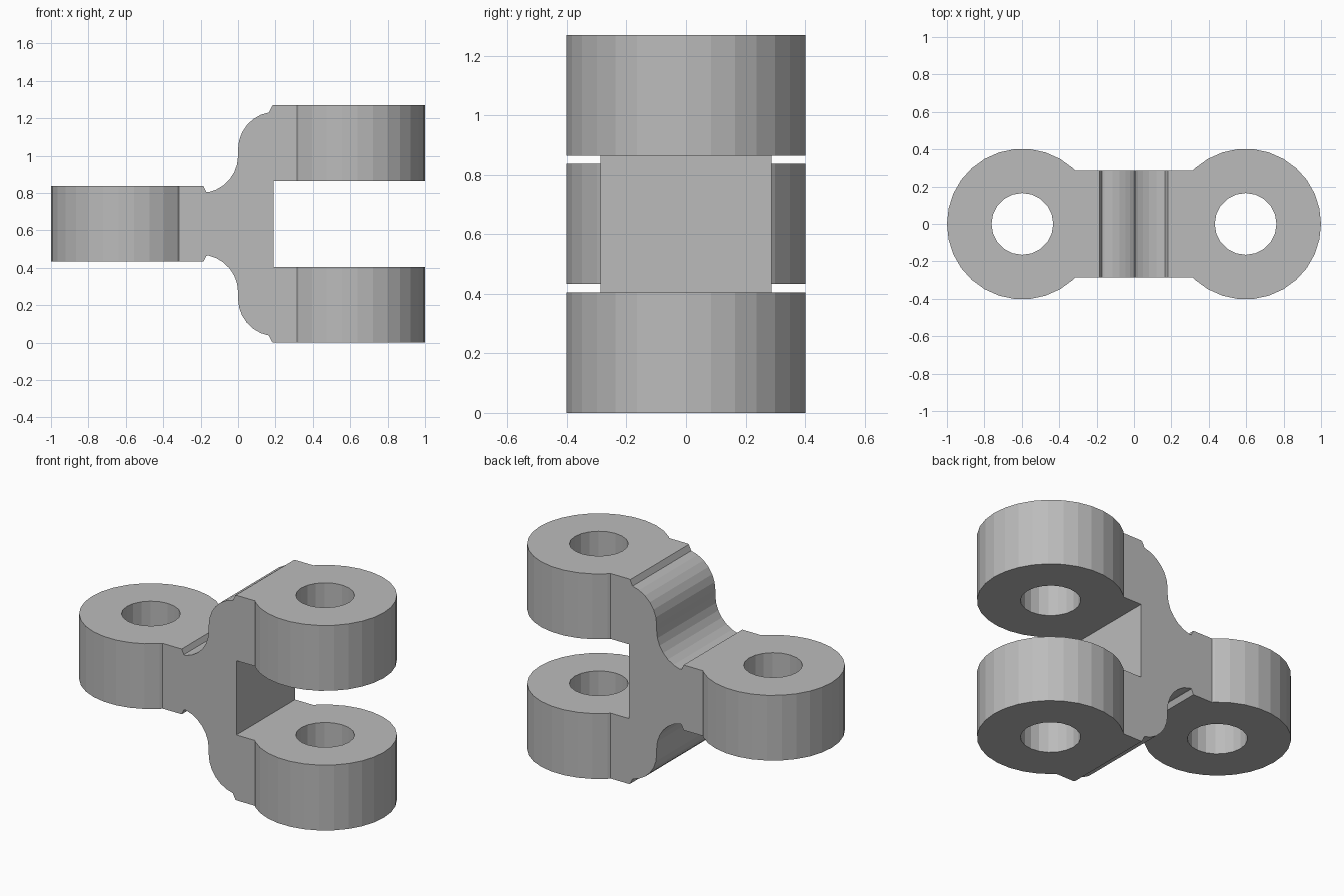
import bpy
import bmesh
from math import cos, sin, radians, tau

cube = bpy.data.objects.get("Cube")
if cube:
    bpy.data.objects.remove(cube)

# Plain grey metal
metal = bpy.data.materials.new("grey metal")
metal.use_nodes = True
colour = (0.5, 0.5, 0.5, 1)
metal.diffuse_color = colour
bsdf = next(n for n in metal.node_tree.nodes if n.type == 'BSDF_PRINCIPLED')
bsdf.inputs["Base Color"].default_value = colour

WIDTH = 0.287       # half depth of the hub and lug necks
MIDDLE = 0.635      # height of the symmetry plane
EYE_X = 0.597       # distance of the pin holes from the centre
RADIUS, HOLE = 0.403, 0.165


def prism(name, loops, direction):
    """Fill closed outlines (later ones are holes) and extrude them."""
    bm = bmesh.new()
    edges = []
    for loop in loops:
        verts = [bm.verts.new(p) for p in loop]
        edges += [bm.edges.new((a, b)) for a, b in zip(verts, verts[1:] + verts[:1])]
    bmesh.ops.triangle_fill(bm, edges=edges, use_beauty=True)
    extruded = bmesh.ops.extrude_face_region(bm, geom=bm.faces[:], use_keep_orig=True)
    moved = [g for g in extruded["geom"] if isinstance(g, bmesh.types.BMVert)]
    bmesh.ops.translate(bm, verts=moved, vec=direction)
    bmesh.ops.recalc_face_normals(bm, faces=bm.faces[:])
    bmesh.ops.dissolve_limit(bm, angle_limit=radians(1), verts=bm.verts[:], edges=bm.edges[:])
    mesh = bpy.data.meshes.new(name)
    bm.to_mesh(mesh)
    bm.free()
    mesh.materials.append(metal)
    obj = bpy.data.objects.new(name, mesh)
    bpy.context.collection.objects.link(obj)
    return obj


def lug(name, side, neck, bottom, height):
    """Round eye with a pin hole and a straight neck towards the hub."""
    outer = [(EYE_X + RADIUS * cos(k * tau / 30), RADIUS * sin(k * tau / 30))
             for k in range(-11, 12)]
    outer += [(0.316, WIDTH), (neck, WIDTH), (neck, -WIDTH), (0.316, -WIDTH)]
    hole = [(EYE_X + HOLE * cos(k * tau / 20), HOLE * sin(k * tau / 20))
            for k in range(20)]
    loops = [[(side * x, y, bottom) for x, y in loop] for loop in (outer, hole)]
    return prism(name, loops, (0, 0, height))


def arc(x, z, radius, start, end, steps):
    angles = [radians(start + (end - start) * i / steps) for i in range(steps + 1)]
    return [(x + radius * cos(a), z + radius * sin(a)) for a in angles]


# Hub: S-curved shoulders, mirrored about the middle height
upper = [(-0.185, 0.837), (-0.17, 0.806)]
upper += arc(-0.2, 1.0, 0.2, -78, 0, 6)
upper += arc(0.2, 1.035, 0.2, 180, 100, 6)
upper += [(0.182, 1.267), (0.19, 1.27)]
lower = [(x, 2 * MIDDLE - z) for x, z in reversed(upper)]
prism("hub", [[(x, -WIDTH, z) for x, z in upper + lower]], (0, 2 * WIDTH, 0))

# Single eye on one side, fork of two eyes on the other
lug("single_lug", -1, 0.185, 0.433, 0.404)
lug("lower_fork_lug", 1, 0.19, 0, 0.405)
lug("upper_fork_lug", 1, 0.19, 0.865, 0.405)
